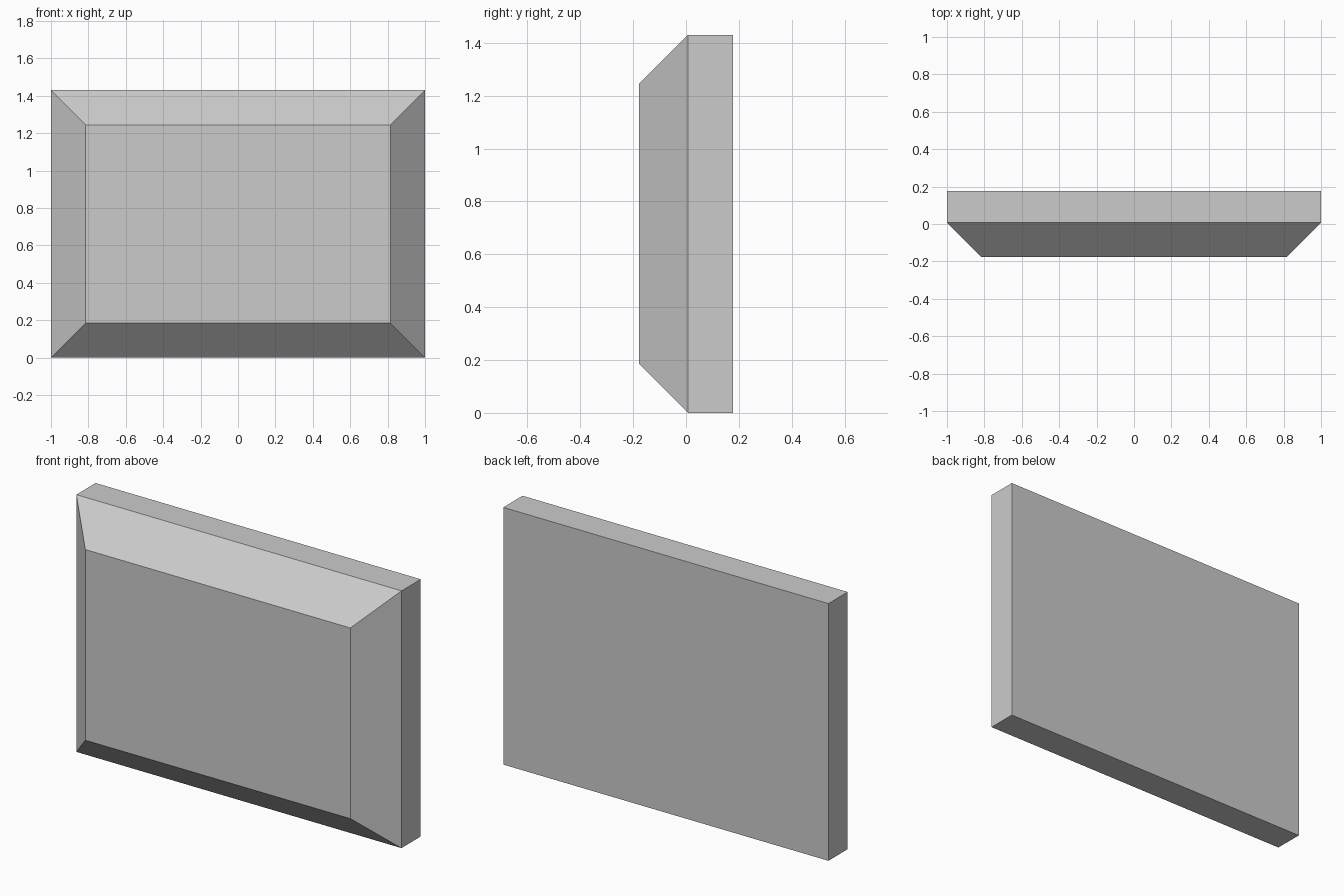
import bpy, bmesh
from mathutils import Matrix

if "Cube" in bpy.data.objects:
    bpy.data.objects.remove(bpy.data.objects["Cube"])

W, H = 2.0, 1.43                 # outer width and height
FRONT, MID, BACK = -0.177, 0.008, 0.177
BEVEL = 0.185                    # 45 degree border on the front

bm = bmesh.new()

# Back slab
bmesh.ops.create_cube(
    bm, size=1,
    matrix=Matrix.Translation((0, (MID + BACK) / 2, H / 2)) @ Matrix.Diagonal((W, BACK - MID, H, 1)))

# Raised front with sloped border: inset the front face and push it forward
bm.normal_update()
front = min(bm.faces, key=lambda f: f.calc_center_median().y)
bmesh.ops.inset_region(bm, faces=[front], thickness=BEVEL, use_even_offset=True)
for v in front.verts:
    v.co.y = FRONT
bmesh.ops.recalc_face_normals(bm, faces=bm.faces)

mesh = bpy.data.meshes.new("bevelled_panel")
bm.to_mesh(mesh)
bm.free()
bpy.context.collection.objects.link(bpy.data.objects.new("bevelled_panel", mesh))
